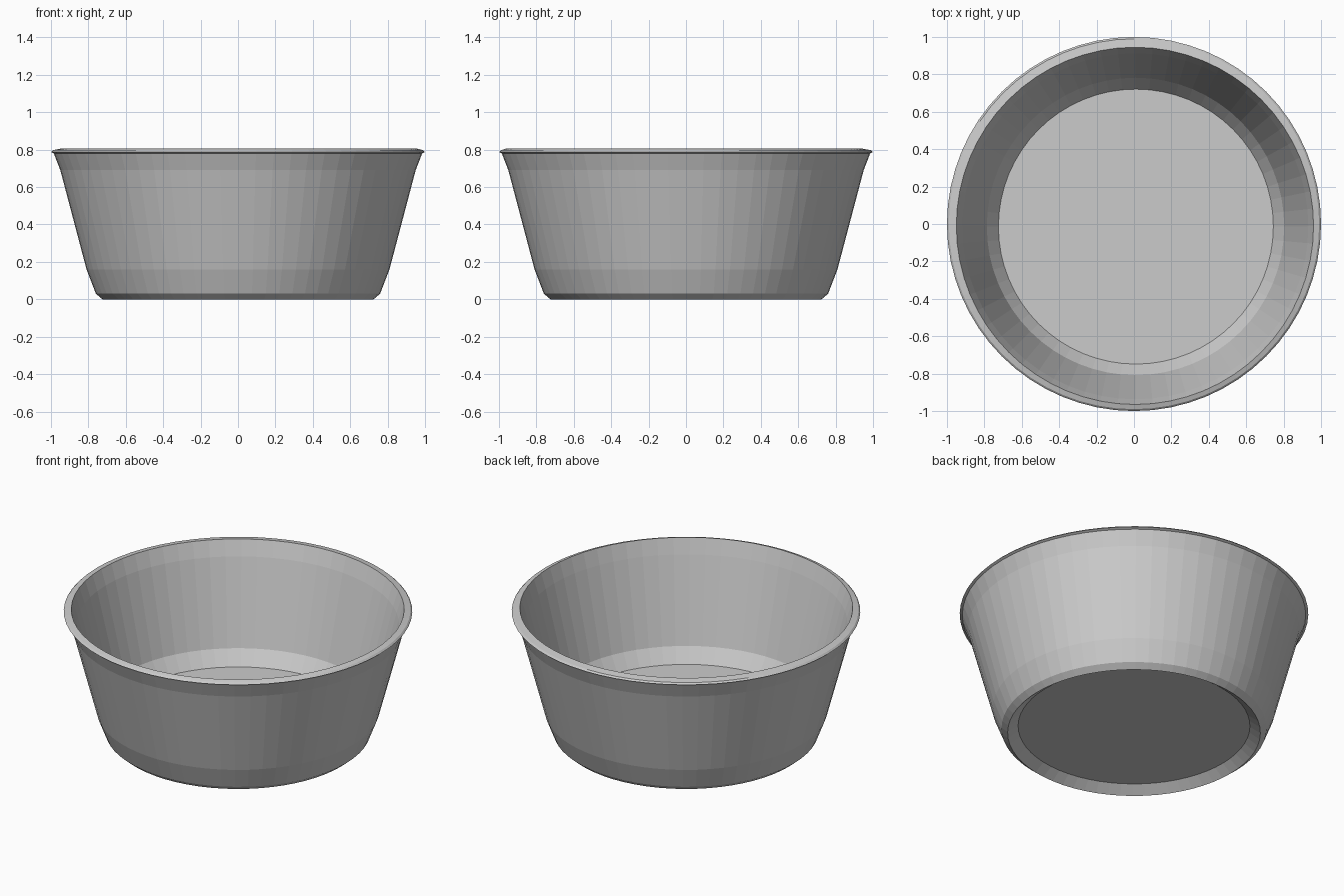
import bpy, bmesh, math

if "Cube" in bpy.data.objects:
    bpy.data.objects.remove(bpy.data.objects["Cube"])

SIDES = 64

# Profile from centre of the underside, up the outside, over the lip, down the inside.
# Each entry: radius, height, x shift, y shift (inside is a touch off-centre)
PROFILE = [
    (0.665, 0.045, 0, 0),        # recessed underside
    (0.725, 0.0, 0, 0),          # foot edge
    (0.76, 0.03, 0, 0),
    (0.81, 0.16, 0, 0),
    (0.95, 0.69, 0, 0),
    (0.985, 0.78, 0, 0),
    (1.0, 0.787, 0, 0),          # lip
    (0.99, 0.797, 0, 0),
    (0.955, 0.805, 0.005, -0.01),
    (0.925, 0.71, 0.007, -0.012),
    (0.795, 0.19, 0.008, -0.013),
    (0.735, 0.10, 0.01, -0.014),  # inner floor
]

bm = bmesh.new()
rings = []
for r, z, dx, dy in PROFILE:
    rings.append([bm.verts.new((dx + r * math.cos(math.tau * i / SIDES),
                                dy + r * math.sin(math.tau * i / SIDES), z))
                  for i in range(SIDES)])

# Walls
for a, b in zip(rings, rings[1:]):
    for i in range(SIDES):
        j = (i + 1) % SIDES
        bm.faces.new((a[i], a[j], b[j], b[i]))

# Underside and inner floor
bm.faces.new(rings[0][::-1])
bm.faces.new(rings[-1])
bmesh.ops.recalc_face_normals(bm, faces=bm.faces)

mesh = bpy.data.meshes.new("bowl")
bm.to_mesh(mesh)
bm.free()

grey = bpy.data.materials.new("light_grey")
grey.diffuse_color = (0.6, 0.6, 0.6, 1)
grey.use_nodes = True
grey.node_tree.nodes["Principled BSDF"].inputs["Base Color"].default_value = grey.diffuse_color
mesh.materials.append(grey)

bowl = bpy.data.objects.new("bowl", mesh)
bpy.context.collection.objects.link(bowl)
